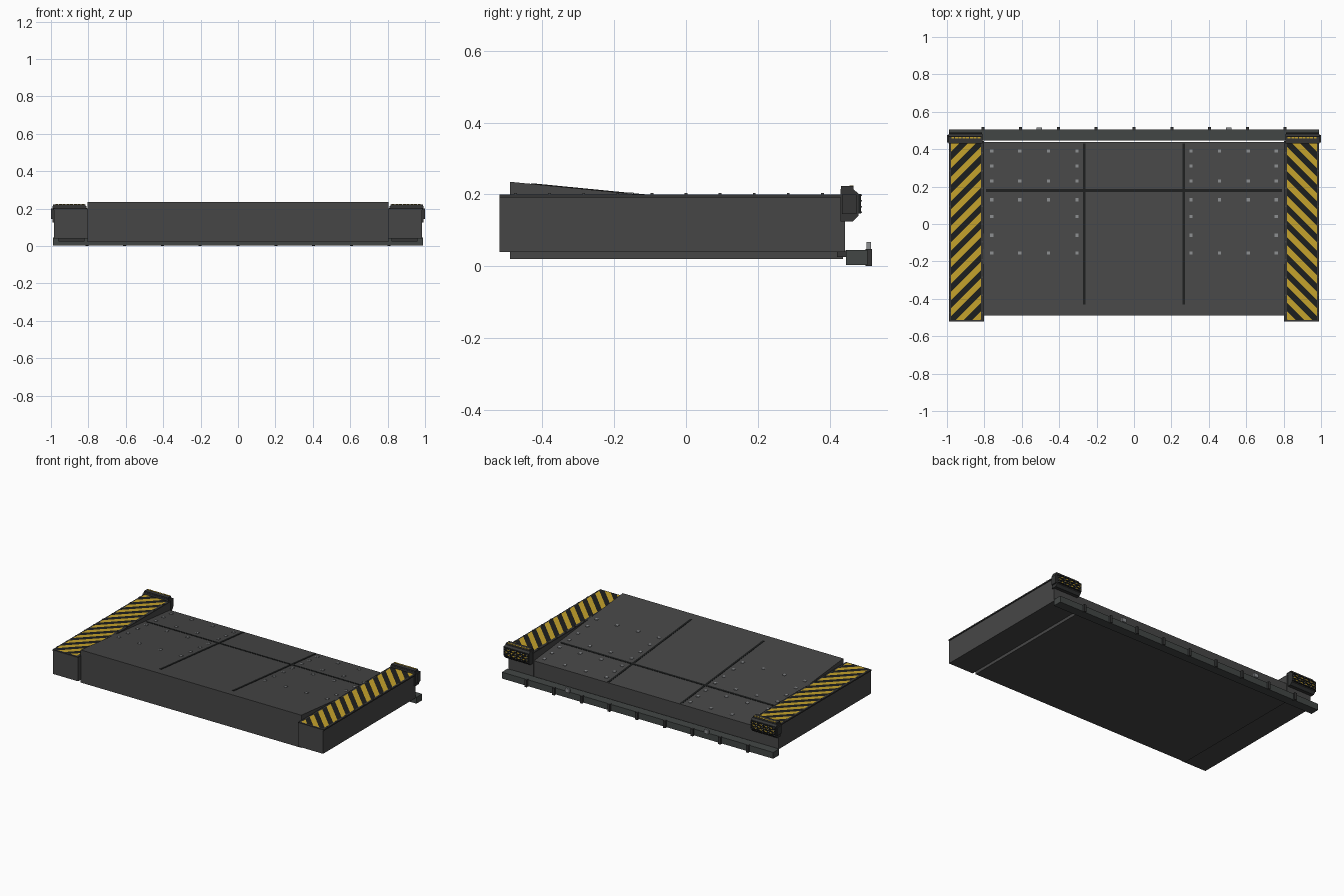
import bpy, bmesh, math
from mathutils import Vector

cube = bpy.data.objects.get("Cube")
if cube:
    bpy.data.objects.remove(cube, do_unlink=True)


def material(name, rgb):
    m = bpy.data.materials.new(name)
    m.use_nodes = True
    m.diffuse_color = (*rgb, 1)
    m.node_tree.nodes["Principled BSDF"].inputs["Base Color"].default_value = (*rgb, 1)
    return m


GREY = material("steel grey", (0.062, 0.062, 0.062))
DARK = material("dark grey", (0.035, 0.036, 0.036))
BLACK = material("near black", (0.012, 0.013, 0.013))
YELLOW = material("hazard yellow", (0.56, 0.36, 0.025))
RIVET = material("rivet metal", (0.27, 0.28, 0.29))
BAR = material("bumper grey", (0.055, 0.062, 0.060))


def finish(name, bm, *mats):
    mesh = bpy.data.meshes.new(name)
    bmesh.ops.recalc_face_normals(bm, faces=bm.faces)
    bm.to_mesh(mesh)
    bm.free()
    for m in mats:
        mesh.materials.append(m)
    ob = bpy.data.objects.new(name, mesh)
    bpy.context.collection.objects.link(ob)
    return ob


def add_box(bm, x, y, z):
    vs = bmesh.ops.create_cube(bm, size=1)["verts"]
    for v in vs:
        v.co = Vector([(r[0] + r[1]) / 2 + c * (r[1] - r[0]) for r, c in zip((x, y, z), v.co)])


def boxes(name, mat, *ranges):
    bm = bmesh.new()
    for r in ranges:
        add_box(bm, *r)
    return finish(name, bm, mat)


def extrude_x(name, mat, profile, x0, x1):
    # Side profile given as (y, z), swept across x
    bm = bmesh.new()
    face = bm.faces.new([bm.verts.new((x0, y, z)) for y, z in profile])
    out = bmesh.ops.extrude_face_region(bm, geom=[face])["geom"]
    bmesh.ops.translate(bm, vec=(x1 - x0, 0, 0), verts=[g for g in out if isinstance(g, bmesh.types.BMVert)])
    return finish(name, bm, mat)


def striped(name, corners, normal, period):
    # Thin plate cut along diagonals and coloured alternately
    bm = bmesh.new()
    bm.faces.new([bm.verts.new(c) for c in corners])
    n = Vector(normal)
    values = [v.co.dot(n) for v in bm.verts]
    half = period / 2
    for k in range(math.ceil(min(values) / half), math.floor(max(values) / half) + 1):
        bmesh.ops.bisect_plane(bm, geom=bm.verts[:] + bm.edges[:] + bm.faces[:],
                               plane_co=n * (k * half / n.length_squared), plane_no=n)
    for f in bm.faces:
        f.material_index = math.floor(f.calc_center_median().dot(n) / half) % 2
    return finish(name, bm, BLACK, YELLOW)


def studs(name, mat, points, half, height):
    return boxes(name, mat, *[((x - half, x + half), (y - half, y + half), (z - 0.002, z + height))
                              for x, y, z in points])


def span(s, a, b):
    return (min(s * a, s * b), max(s * a, s * b))


# Central deck: one straight ramp falling toward the back between the side beams
FRONT, BACK, CREST, SLOPE = -0.49, 0.438, 0.235, 0.098


def deck_z(y):
    return CREST - SLOPE * (y - FRONT)


extrude_x("deck", GREY, [(FRONT, 0.02), (BACK, 0.02), (BACK, deck_z(BACK)), (FRONT, CREST)], -0.805, 0.805)


# Dark seams laid over the deck
def seam(name, x0, x1, y0, y1):
    extrude_x(name, BLACK, [(y, deck_z(y) + d) for y, d in ((y0, 0.002), (y1, 0.002), (y1, -0.002), (y0, -0.002))],
              x0, x1)


seam("left_deck_seam", 0.258, 0.272, -0.43, 0.43)
seam("right_deck_seam", -0.272, -0.258, -0.43, 0.43)
seam("cross_seam", -0.79, 0.79, 0.172, 0.186)

# Deck rivets
full, ends = (0.305, 0.457, 0.61, 0.76), (0.305, 0.76)
rows = ((0.39, full), (0.31, ends), (0.23, full), (0.13, full), (0.04, ends), (-0.06, ends), (-0.155, full))
studs("deck_rivets", RIVET, [(s * x, y, deck_z(y)) for y, xs in rows for x in xs for s in (-1, 1)], 0.009, 0.003)

for side, s in (("left", 1), ("right", -1)):
    # Side beam, its top trim and hazard panel
    boxes(side + "_side_beam", GREY, (span(s, 0.803, 0.985), (-0.52, 0.443), (0.04, 0.194)))
    boxes(side + "_beam_trim", DARK, (span(s, 0.803, 0.99), (-0.52, 0.443), (0.192, 0.2)))
    x0, x1 = span(s, 0.818, 0.979)
    striped(side + "_hazard_panel",
            [(x0, -0.512, 0.202), (x1, -0.512, 0.202), (x1, 0.44, 0.202), (x0, 0.44, 0.202)],
            (s, 1, 0), 0.088)
    studs(side + "_trim_rivets", GREY,
          [(s * x, -0.475 + 0.095 * i, 0.2) for i in range(10) for x in (0.811, 0.984)], 0.004, 0.004)

    # Rear lamp housing with cap and side plate
    housing = [(0.43, 0.125), (0.465, 0.125), (0.48, 0.14), (0.48, 0.203), (0.465, 0.215), (0.43, 0.215)]
    extrude_x(side + "_lamp_housing", DARK, housing, s * 0.81, s * 0.992)
    boxes(side + "_lamp_cap", DARK, (span(s, 0.815, 0.988), (0.432, 0.467), (0.21, 0.223)))
    boxes(side + "_lamp_side_plate", DARK, (span(s, 0.99, 1.0), (0.435, 0.475), (0.145, 0.2)))
    boxes(side + "_lamp_cells", YELLOW,
          *[(span(s, 0.822 + 0.02 * i, 0.837 + 0.02 * i), (0.456, 0.466), (0.222, 0.2245)) for i in range(8)])

    # Striped rear plate behind a dark grille with pale studs
    striped(side + "_rear_hazard_plate",
            [(s * 0.815, 0.484, 0.147), (s * 0.988, 0.484, 0.147), (s * 0.988, 0.484, 0.2), (s * 0.815, 0.484, 0.2)],
            (s, 0, 1), 0.035)
    heights = (0.15, 0.166, 0.182, 0.198)
    columns = (0.816, 0.858, 0.901, 0.944, 0.986)
    slats = [(span(s, 0.812, 0.99), (0.479, 0.488), (z - 0.003, z + 0.003)) for z in heights]
    posts = [(span(s, x - 0.003, x + 0.003), (0.479, 0.488), (0.147, 0.2)) for x in columns]
    boxes(side + "_lamp_grille", BLACK, *slats, *posts)
    boxes(side + "_grille_studs", RIVET,
          *[(span(s, x - 0.003, x + 0.003), (0.487, 0.49), (z - 0.002, z + 0.002)) for x in columns for z in heights])

    # Bumper reflector and the mount under the beam
    boxes(side + "_bumper_reflector", RIVET, (span(s, 0.492, 0.522), (0.503, 0.516), (0.043, 0.068)))
    boxes(side + "_bumper_mount", DARK, (span(s, 0.82, 0.96), (0.42, 0.45), (0.025, 0.044)))

# Rear bumper bar and its upright tabs
boxes("bumper_bar", BAR, ((-0.99, 0.99), (0.446, 0.505), (0.003, 0.045)))
boxes("bumper_tabs", DARK, *[((0.202 * i - 0.008, 0.202 * i + 0.008), (0.5, 0.518), (0, 0.048)) for i in range(-4, 5)])
